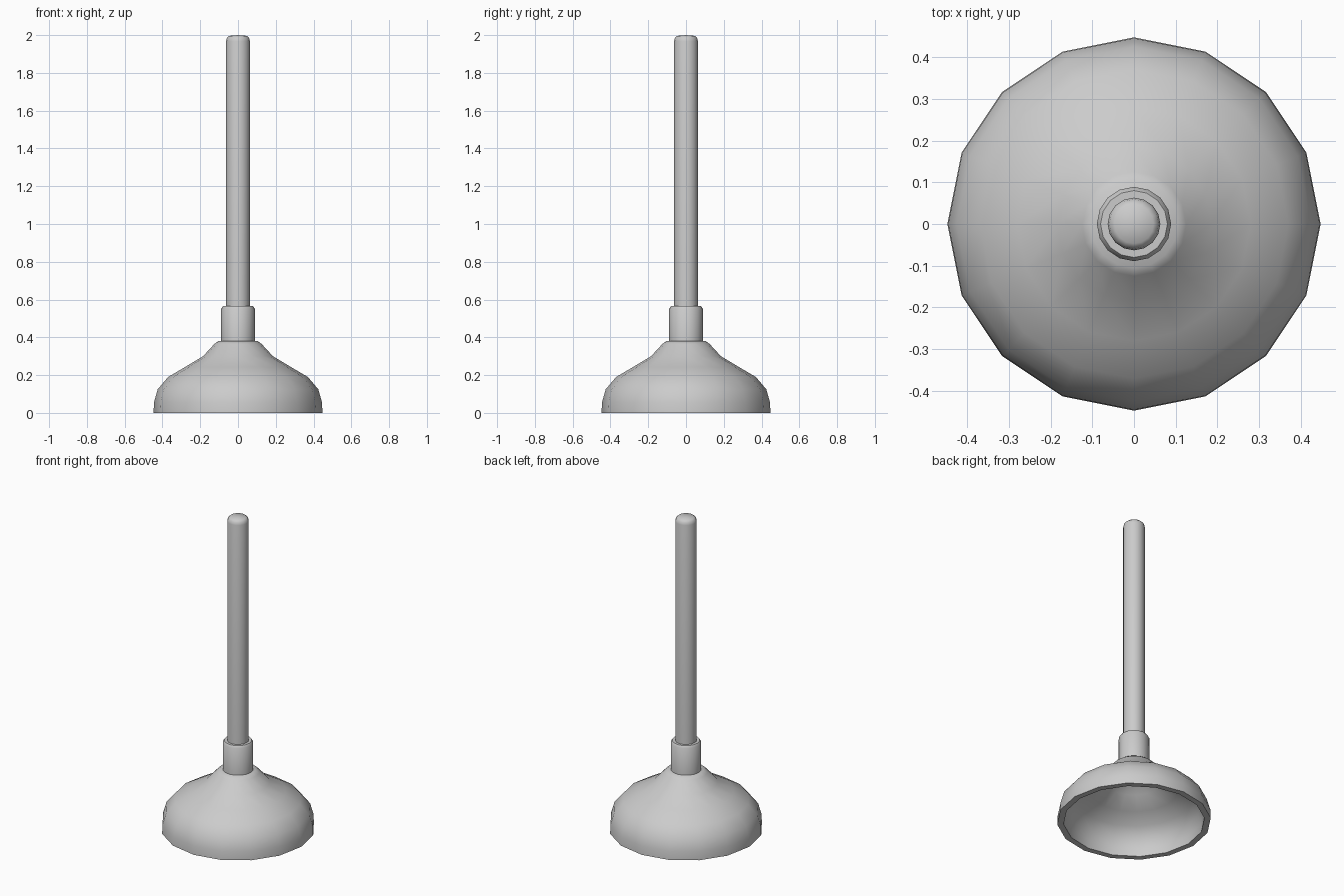
import bpy, bmesh, math

if "Cube" in bpy.data.objects:
    bpy.data.objects.remove(bpy.data.objects["Cube"])


def lathe(name, profile, sides=16, angle=40):
    """Revolve (radius, z) points about z; radius 0 becomes a pole."""
    bm = bmesh.new()
    rings = []
    for r, z in profile:
        if r == 0:
            rings.append([bm.verts.new((0, 0, z))] * sides)
        else:
            rings.append([bm.verts.new((r * math.cos(2 * math.pi * i / sides),
                                        r * math.sin(2 * math.pi * i / sides), z))
                          for i in range(sides)])
    for a, b in zip(rings, rings[1:]):
        for i in range(sides):
            j = (i + 1) % sides
            bm.faces.new(list(dict.fromkeys((a[i], a[j], b[j], b[i]))))
    bmesh.ops.recalc_face_normals(bm, faces=bm.faces)
    mesh = bpy.data.meshes.new(name)
    bm.to_mesh(mesh)
    bm.free()
    ob = bpy.data.objects.new(name, mesh)
    bpy.context.collection.objects.link(ob)
    bpy.ops.object.select_all(action='DESELECT')
    ob.select_set(True)
    bpy.context.view_layer.objects.active = ob
    bpy.ops.object.shade_smooth_by_angle(angle=math.radians(angle))
    return ob


# Hollow rubber cup: outer wall down to the rim, then back up inside
lathe("rubber_cup", [
    (0, 0.38), (0.105, 0.38), (0.125, 0.365), (0.185, 0.30), (0.28, 0.243),
    (0.37, 0.19), (0.425, 0.125), (0.445, 0.055), (0.447, 0),
    (0.41, 0), (0.408, 0.05), (0.39, 0.11), (0.345, 0.165),
    (0.26, 0.213), (0.165, 0.27), (0.095, 0.345), (0, 0.345)], angle=50)

# Collar that grips the handle
lathe("collar", [
    (0, 0.37), (0.089, 0.37), (0.089, 0.552), (0.08, 0.565), (0, 0.565)])

# Stick with a rounded top
lathe("handle", [
    (0, 0.40), (0.063, 0.40), (0.063, 1.968), (0.059, 1.985),
    (0.047, 1.996), (0, 2.0)], angle=50)
